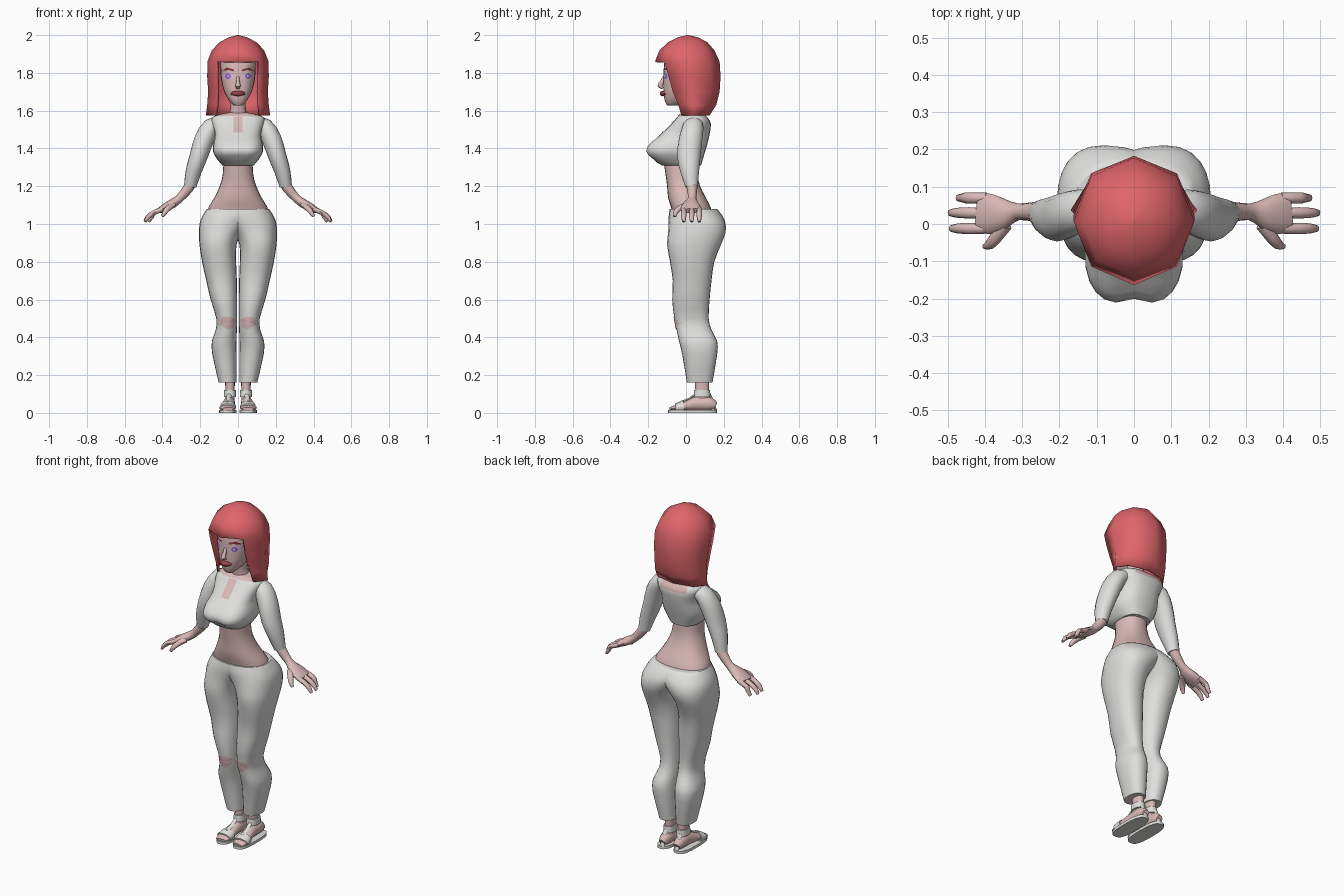
import bpy, bmesh, math
from mathutils import Vector
from mathutils.bvhtree import BVHTree

if "Cube" in bpy.data.objects:
    bpy.data.objects.remove(bpy.data.objects["Cube"])


def material(name, rgb):
    m = bpy.data.materials.new(name)
    m.diffuse_color = (*rgb, 1)
    m.use_nodes = True
    m.node_tree.nodes["Principled BSDF"].inputs["Base Color"].default_value = m.diffuse_color
    return m


SKIN = material("skin", (0.70, 0.49, 0.48))
CLOTH = material("white_cloth", (0.74, 0.74, 0.73))
HAIR = material("red_hair", (0.74, 0.13, 0.145))
BROW = material("dark_red", (0.22, 0.035, 0.035))
LIP = material("lip_red", (0.33, 0.06, 0.07))
LILAC = material("eye_lilac", (0.66, 0.55, 0.76))
IRIS = material("iris_purple", (0.33, 0.12, 0.50))


def finish(name, bm, mats, rule=None, angle=50, recalc=True):
    if recalc:
        bmesh.ops.recalc_face_normals(bm, faces=bm.faces)
    if rule:
        for f in bm.faces:
            f.material_index = rule(f.calc_center_median())
    me = bpy.data.meshes.new(name)
    bm.to_mesh(me)
    bm.free()
    for m in mats:
        me.materials.append(m)
    ob = bpy.data.objects.new(name, me)
    bpy.context.collection.objects.link(ob)
    bpy.ops.object.select_all(action='DESELECT')
    ob.select_set(True)
    bpy.context.view_layer.objects.active = ob
    bpy.ops.object.shade_smooth_by_angle(angle=math.radians(angle))
    return ob


def spline(rows, k):
    """Catmull-Rom rows, k steps per span."""
    out = []
    for i in range(len(rows) - 1):
        a, b, c, d = (rows[max(i - 1, 0)], rows[i], rows[i + 1], rows[min(i + 2, len(rows) - 1)])
        for j in range(k):
            t = j / k
            out.append([0.5 * (2 * q + (r - p) * t + (2 * p - 5 * q + 4 * r - s) * t * t
                               + (3 * q - p - 3 * r + s) * t ** 3) for p, q, r, s in zip(a, b, c, d)])
    return out + [list(rows[-1])]


def unit_ring(n, p):
    f = lambda v: math.copysign(abs(v) ** (2 / p), v)
    return [(f(math.cos(2 * math.pi * i / n)), f(math.sin(2 * math.pi * i / n))) for i in range(n)]


def skin_rings(rings, caps=True):
    bm = bmesh.new()
    vs = [[bm.verts.new(co) for co in r] for r in rings]
    n = len(vs[0])
    for a, b in zip(vs, vs[1:]):
        for i in range(n):
            bm.faces.new((a[i], a[(i + 1) % n], b[(i + 1) % n], b[i]))
    if caps:
        bm.faces.new(vs[0])
        bm.faces.new(vs[-1])
    return bm


def loft(name, rows, mats, n=24, p=2.3, k=2, side=1, warp=None, rule=None):
    """Horizontal sections: (z, x_in, x_out, y_front, y_back)."""
    rings = []
    for z, xi, xo, yf, yb in spline(rows, k):
        ring = [Vector(((xi + xo) / 2 + (xo - xi) / 2 * c, (yf + yb) / 2 + (yb - yf) / 2 * s, z))
                for c, s in unit_ring(n, p)]
        for v in ring:
            if warp:
                warp(v)
            v.x *= side
        rings.append(ring)
    return finish(name, skin_rings(rings), mats, rule)


def tube(name, rows, mat, side=1, ref=(0, 1, 0), n=12, k=2, p=2):
    """Sections across a path: (x, y, z, radius along ref, other radius)."""
    rows = spline(rows, k)
    pts = [Vector(r[:3]) for r in rows]
    rings = []
    for i, r in enumerate(rows):
        d = (pts[min(i + 1, len(pts) - 1)] - pts[max(i - 1, 0)]).normalized()
        lat = Vector(ref) - d * d.dot(Vector(ref))
        lat.normalize()
        nor = d.cross(lat)
        ring = [pts[i] + lat * c * r[3] + nor * s * r[4] for c, s in unit_ring(n, p)]
        for v in ring:
            v.x *= side
        rings.append(ring)
    return finish(name, skin_rings(rings), [mat])


def patch(name, host, outline, mat, lift=0.002):
    """Thin plate draped on the front of a host part; outline in (x, z)."""
    tree = BVHTree.FromPolygons([v.co for v in host.data.vertices], [q.vertices for q in host.data.polygons])
    pts = []
    for a, b in zip(outline, outline[1:] + outline[:1]):
        pts += [Vector(a).lerp(Vector(b), t / 3) for t in range(3)]
    mid = sum(pts, Vector((0, 0))) / len(pts)
    rings = []
    for s in (0.05, 0.35, 0.7, 1):
        ring = []
        for q in pts:
            x, z = mid.lerp(q, s)
            hit = tree.ray_cast(Vector((x, -1, z)), Vector((0, 1, 0)))[0]
            ring.append(Vector((x, (hit.y if hit else 0) - lift, z)))
        rings.append(ring)
    bm = skin_rings(rings, False)
    bm.faces.new(bm.verts[:len(pts)]) if not bm.verts.ensure_lookup_table() else None
    bmesh.ops.recalc_face_normals(bm, faces=bm.faces)
    if sum(f.normal.y * f.calc_area() for f in bm.faces) > 0:
        bmesh.ops.reverse_faces(bm, faces=bm.faces)
    return finish(name, bm, [mat], recalc=False)


def oval(x, z, rx, rz):
    return [(x + rx * c, z + rz * s) for c, s in unit_ring(8, 2)]


def sym(z, rx, yf, yb):
    return (z, -rx, rx, yf, yb)


# Waist and neck
loft("waist", [sym(1.05, .165, -.07, .14), sym(1.09, .155, -.08, .13), sym(1.14, .125, -.095, .105),
               sym(1.2, .097, -.1, .075), sym(1.26, .081, -.108, .062), sym(1.34, .077, -.12, .062)], [SKIN])
loft("neck", [sym(1.52, .06, -.03, .08), sym(1.58, .05, -.025, .07), sym(1.62, .04, -.03, .055),
              sym(1.7, .042, -.04, .06)], [SKIN], n=16)


# Cropped top with open neckline and front slit
def cleavage(v):
    if v.y < 0 and 1.33 < v.z < 1.46:
        v.y += 0.018 * math.exp(-(v.x / 0.04) ** 2)


top = loft("cropped_top", [sym(1.31, .083, -.127, .08), sym(1.345, .112, -.185, .09), sym(1.385, .133, -.219, .102),
                           sym(1.43, .13, -.195, .115), sym(1.475, .122, -.135, .125), sym(1.53, .138, -.078, .132),
                           sym(1.562, .14, -.05, .115), sym(1.58, .10, -.035, .095), sym(1.59, .05, -.02, .07)],
           [CLOTH, SKIN], p=2.7, warp=cleavage,
           rule=lambda c: int(c.z > 1.57 or (c.y > .08 and c.z > 1.53 and abs(c.x) < .085)))
patch("neck_slit", top, [(-.025, 1.485), (.025, 1.485), (.025, 1.57), (-.025, 1.57)], SKIN, .003)

# Head and face
head = loft("head", [sym(1.628, .022, -.1, -.04), sym(1.65, .045, -.112, .0), sym(1.7, .073, -.119, .07),
                     sym(1.76, .088, -.12, .11), sym(1.82, .093, -.118, .12), sym(1.88, .09, -.108, .11),
                     sym(1.94, .055, -.06, .07)], [SKIN], p=2.6)
tube("nose", [(0, -.113, 1.785, .007, .006), (0, -.128, 1.75, .010, .012), (0, -.138, 1.732, .014, .013),
              (0, -.122, 1.718, .009, .005)], SKIN, ref=(1, 0, 0))
tube("lips", [(-.036, -.108, 1.69, .006, .006), (-.015, -.122, 1.692, .013, .013), (0, -.125, 1.69, .014, .014),
              (.015, -.122, 1.692, .013, .013), (.036, -.108, 1.69, .006, .006)], LIP, ref=(0, 0, 1))

for s, tag in ((1, "left"), (-1, "right")):
    patch(tag + "_eye", head, oval(s * .055, 1.782, .031, .019), LILAC, .002)
    patch(tag + "_iris", head, oval(s * .053, 1.783, .016, .016), IRIS, .004)
    patch(tag + "_pupil", head, oval(s * .053, 1.783, .006, .006), LILAC, .006)
    patch(tag + "_eyebrow", head, [(s * .022, 1.808), (s * .06, 1.818), (s * .085, 1.808), (s * .06, 1.829),
                                   (s * .022, 1.818)], BROW, .003)

    # Sleeve, forearm and hand
    tube(tag + "_sleeve", [(.09, .04, 1.535, .045, .035), (.14, .038, 1.515, .055, .047),
                           (.178, .025, 1.45, .062, .052), (.208, .015, 1.36, .062, .048),
                           (.235, .02, 1.28, .05, .042), (.253, .03, 1.2, .033, .033)], CLOTH, s, n=16)
    tube(tag + "_forearm", [(.235, .03, 1.24, .028, .028), (.263, .032, 1.19, .028, .028),
                            (.31, .033, 1.135, .022, .022), (.345, .028, 1.11, .04, .024),
                            (.385, .027, 1.088, .054, .021), (.418, .03, 1.07, .052, .015)], SKIN, s)
    for i, (y, reach) in enumerate(((.07, -.018), (.03, .003), (-.012, 0))):
        tube(f"{tag}_finger_{i + 1}", [(.395, y, 1.08, .014, .013), (.445, y, 1.06, .015, .013),
                                       (.475 + reach, y, 1.037, .013, .012), (.491 + reach, y, 1.012, .009, .007)],
             SKIN, s, n=8)
    tube(tag + "_thumb", [(.345, .0, 1.1, .017, .02), (.37, -.035, 1.083, .015, .017),
                          (.387, -.055, 1.062, .013, .014), (.4, -.06, 1.04, .008, .008)], SKIN, s, ref=(0, 0, 1), n=8)

    # Trouser half with a torn knee
    leg = loft(tag + "_trouser_leg", [(1.08, -.165, .165, -.087, .165), (1.04, -.125, .19, -.092, .195),
                                      (1.0, -.07, .204, -.092, .21), (.95, -.02, .207, -.095, .208),
                                      (.89, .008, .204, -.1, .185), (.8, .01, .19, -.085, .15),
                                      (.7, .006, .168, -.07, .135), (.6, .005, .145, -.073, .125),
                                      (.5, .005, .115, -.062, .12), (.44, .006, .118, -.05, .135),
                                      (.38, .008, .138, -.037, .165), (.31, .008, .136, -.02, .165),
                                      (.16, .008, .102, .005, .14)], [CLOTH], side=s)
    patch(tag + "_knee_tear", leg, [(s * x, z) for x, z in ((.012, .49), (.035, .508), (.08, .508), (.108, .475),
                                                             (.07, .452), (.045, .438), (.02, .46))], SKIN, .003)

    # Ankle, foot and sandal
    loft(tag + "_ankle", [(.04, .018, .07, .04, .13), (.1, .018, .066, .05, .12), (.2, .016, .07, .045, .125)],
         [SKIN], side=s, n=16)
    tube(tag + "_foot", [(.048, .155, .035, .02, .02), (.047, .125, .048, .031, .036), (.047, .06, .05, .031, .038),
                         (.051, 0, .038, .036, .026), (.055, -.05, .027, .041, .016), (.053, -.085, .021, .03, .009)],
         SKIN, s, ref=(1, 0, 0))
    loft(tag + "_sole", [(0, .008, .1, -.095, .165), (.016, .008, .1, -.095, .165)], [CLOTH], side=s, k=1, p=2.8)
    loft(tag + "_ankle_strap", [(.085, .01, .075, .04, .13), (.122, .011, .073, .043, .127)], [CLOTH], side=s, k=1)
    tube(tag + "_toe_strap", [(.053, -.012, .033, .042, .034), (.055, -.055, .026, .045, .023)], CLOTH, s,
         ref=(1, 0, 0), k=1)
    tube(tag + "_instep_strap", [(.052, -.03, .057, .012, .006), (.05, .015, .073, .012, .006),
                                 (.046, .05, .1, .012, .006)], CLOTH, s, ref=(1, 0, 0), n=8)
    tube(tag + "_heel_strap", [(.047, .125, .1, .014, .006), (.047, .14, .06, .014, .008),
                               (.047, .158, .012, .014, .006)], CLOTH, s, ref=(1, 0, 0), n=8)

# Eight-sided bob with a straight fringe and an open front
hair_rows = [(2.0, .004, .006, .014), (1.988, .05, -.045, .065), (1.962, .098, -.095, .113), (1.92, .138, -.14, .15),
             (1.86, .162, -.164, .178), (1.78, .163, -.14, .183), (1.7, .158, -.112, .178), (1.63, .163, -.075, .16),
             (1.575, .17, -.05, .125)]
bm = skin_rings([[Vector((rx * c, (yf + yb) / 2 + (yb - yf) / 2 * s, z)) for c, s in unit_ring(8, 2)]
                 for z, rx, yf, yb in hair_rows], False)
bm.verts.ensure_lookup_table()
bm.faces.new(bm.verts[:8])
bmesh.ops.recalc_face_normals(bm, faces=bm.faces)
opening = [f for f in bm.faces if f.calc_center_median().z < 1.855 and abs(f.calc_center_median().x) < .1
           and f.calc_center_median().y < 0]
bmesh.ops.delete(bm, geom=opening, context='FACES')
hair = finish("hair", bm, [HAIR], recalc=False, angle=60)
shell = hair.modifiers.new("thickness", 'SOLIDIFY')
shell.thickness = 0.014
shell.offset = -1
